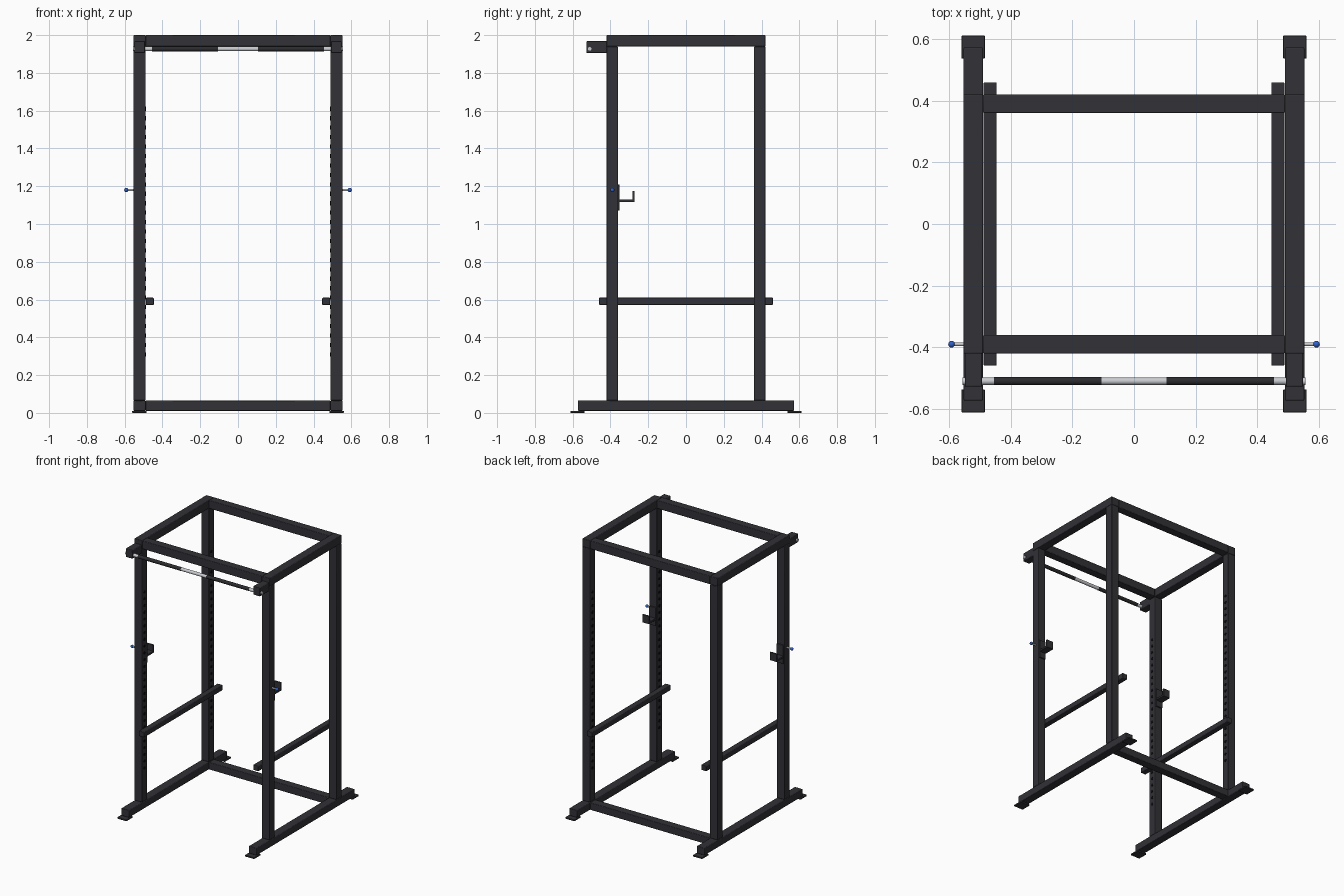
import bpy
from math import pi

cube = bpy.data.objects.get("Cube")
if cube:
    bpy.data.objects.remove(cube)


def material(name, rgb, rough=0.5):
    m = bpy.data.materials.new(name)
    m.use_nodes = True
    m.diffuse_color = (*rgb, 1)
    bsdf = m.node_tree.nodes["Principled BSDF"]
    bsdf.inputs["Base Color"].default_value = (*rgb, 1)
    bsdf.inputs["Roughness"].default_value = rough
    return m


STEEL = material("charcoal steel", (0.032, 0.031, 0.038))
GRIP = material("black grip", (0.025, 0.025, 0.029))
HOLE = material("hole black", (0.004, 0.004, 0.005))
CHROME = material("bright metal", (0.58, 0.6, 0.63))
BLUE = material("blue knob", (0.03, 0.12, 0.6))


def box(name, lo, hi, mat=STEEL, bevel=0.004):
    """Box between two corners, with softened edges."""
    bpy.ops.mesh.primitive_cube_add(size=1, location=[(a + b) / 2 for a, b in zip(lo, hi)])
    ob = bpy.context.object
    ob.name = name
    ob.scale = [abs(b - a) for a, b in zip(lo, hi)]
    bpy.ops.object.transform_apply(location=False, rotation=False, scale=True)
    ob.data.materials.append(mat)
    if bevel:
        mod = ob.modifiers.new("soft edges", "BEVEL")
        mod.width, mod.segments = bevel, 2
        bpy.ops.object.shade_smooth_by_angle()
    return ob


def rod(name, x0, x1, y, z, r, mat, sides=24):
    """Cylinder lying along x."""
    bpy.ops.mesh.primitive_cylinder_add(vertices=sides, radius=r, depth=abs(x1 - x0),
                                        location=((x0 + x1) / 2, y, z), rotation=(0, pi / 2, 0))
    ob = bpy.context.object
    ob.name = name
    ob.data.materials.append(mat)
    bpy.ops.object.shade_smooth_by_angle()
    return ob


IN, OUT = 0.49, 0.553            # inner and outer sides of the frame tubes
Y_IN, Y_OUT = 0.36, 0.421        # depth of the posts
BASE_LO, BASE_HI = 0.011, 0.065  # base rails
TOP_LO, TOP_HI = 1.939, 2.0      # top frame
PIN_Y, PIN_Z = -0.39, 1.18
BAR_Y, BAR_Z = -0.51, 1.927

for s, side in ((1, "left"), (-1, "right")):
    # base rail with end plates
    box(f"{side}_base_rail", (s * IN, -0.573, BASE_LO), (s * OUT, 0.573, BASE_HI))
    for e, end in ((-1, "front"), (1, "rear")):
        box(f"{side}_{end}_foot_plate", (s * 0.484, e * 0.537, 0), (s * 0.56, e * 0.611, BASE_LO),
            bevel=0.002)
        # upright post
        box(f"{side}_{end}_post", (s * IN, e * Y_IN, BASE_HI), (s * OUT, e * Y_OUT, TOP_LO))
        # row of adjustment holes on the inner face
        first = rod(f"{side}_{end}_hole", s * (IN - 0.002), s * (IN + 0.002),
                    e * (Y_IN + Y_OUT) / 2, 0.31, 0.011, HOLE, 16)
        # the rod lies along x, so the row runs along its local -x axis
        row = first.modifiers.new("hole row", "ARRAY")
        row.count = 27
        row.use_relative_offset = False
        row.use_constant_offset = True
        row.constant_offset_displace = (-0.05, 0, 0)

    # top side beam
    box(f"{side}_top_beam", (s * IN, -Y_OUT, TOP_LO), (s * OUT, Y_OUT, TOP_HI))
    # safety bar inside the posts
    box(f"{side}_safety_bar", (s * 0.446, -0.46, 0.571), (s * 0.488, 0.46, 0.61))

    # bar hook: back plate, shelf and lip
    x0, x1 = s * 0.494, s * 0.549
    box(f"{side}_hook_plate", (x0, -0.363, 1.072), (x1, -0.351, 1.208), bevel=0.002)
    box(f"{side}_hook_shelf", (x0, -0.353, 1.116), (x1, -0.272, 1.13), bevel=0.002)
    box(f"{side}_hook_lip", (x0, -0.284, 1.118), (x1, -0.272, 1.175), bevel=0.002)

    # locking pin with a round knob
    rod(f"{side}_pin", s * 0.54, s * 0.588, PIN_Y, PIN_Z, 0.006, CHROME)
    bpy.ops.mesh.primitive_uv_sphere_add(segments=20, ring_count=12, radius=0.011,
                                         location=(s * 0.592, PIN_Y, PIN_Z))
    knob = bpy.context.object
    knob.name = f"{side}_pin_knob"
    knob.data.materials.append(BLUE)
    bpy.ops.object.shade_smooth()

    # pull-up bar bracket, sleeve and grip
    box(f"{side}_bar_bracket", (s * 0.493, -0.528, 1.905), (s * 0.549, -0.418, 1.968))
    rod(f"{side}_bar_end", s * 0.455, s * 0.557, BAR_Y, BAR_Z, 0.012, CHROME)
    rod(f"{side}_bar_grip", s * 0.105, s * 0.455, BAR_Y, BAR_Z, 0.013, GRIP)

# bare middle of the pull-up bar
rod("bar_middle", -0.105, 0.105, BAR_Y, BAR_Z, 0.012, CHROME)

# cross beams joining the two sides
for e, end in ((-1, "front"), (1, "rear")):
    box(f"{end}_top_cross_beam", (-IN, e * Y_IN, TOP_LO), (IN, e * Y_OUT, TOP_HI))
box("rear_base_cross_beam", (-IN, Y_IN, BASE_LO), (IN, Y_OUT, BASE_HI))
